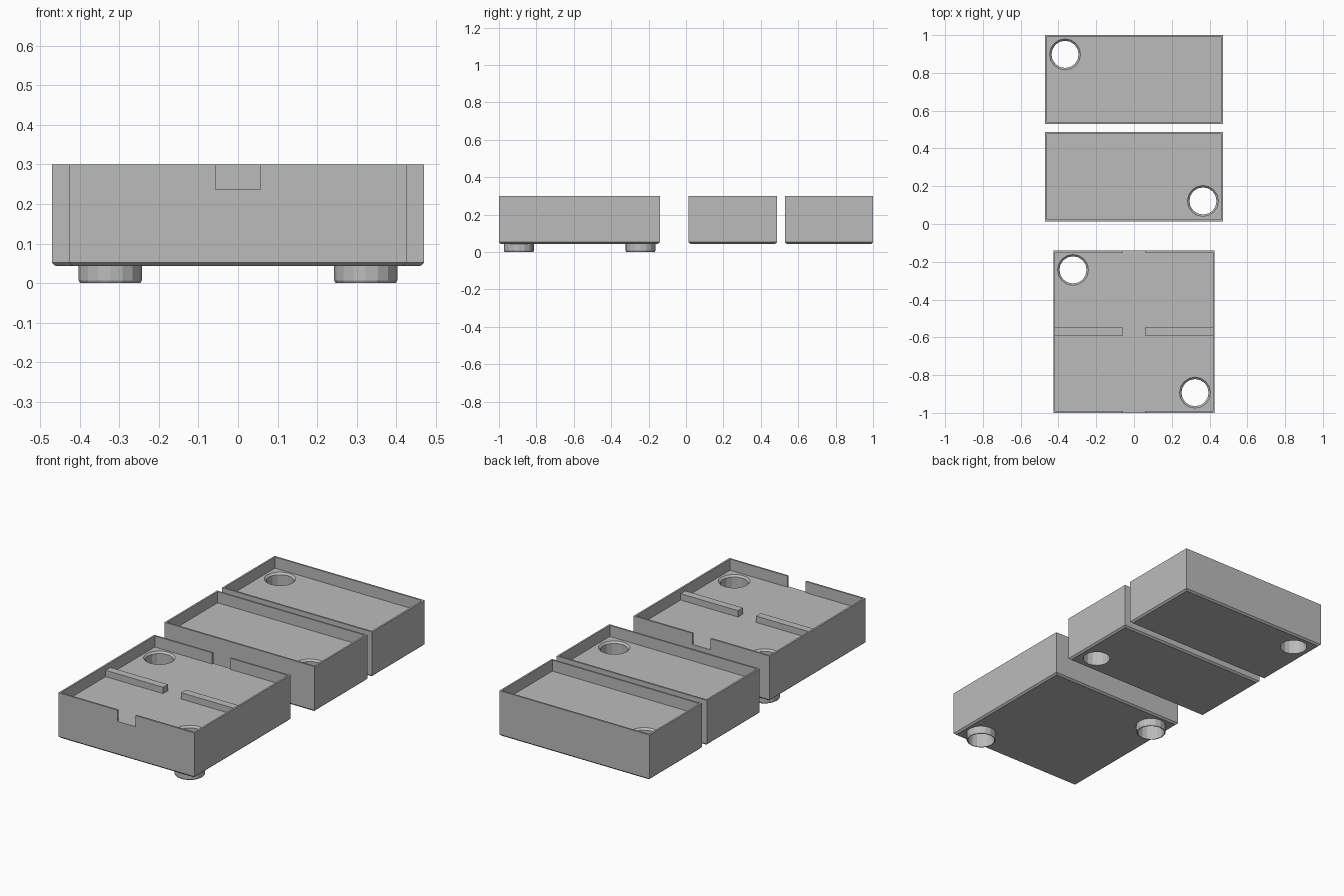
import bpy
import bmesh
from math import cos, sin, pi

if "Cube" in bpy.data.objects:
    bpy.data.objects.remove(bpy.data.objects["Cube"])

BASE, FLOOR, RIM = 0.043, 0.237, 0.30
WALL, BEVEL, GAP = 0.01, 0.009, 0.057
HOLE_R, FOOT_R, SIDES = 0.072, 0.08, 16

grey = bpy.data.materials.new("light grey plastic")
grey.use_nodes = True
COLOUR = (0.5, 0.5, 0.5, 1)
grey.diffuse_color = COLOUR
grey.node_tree.nodes["Principled BSDF"].inputs["Base Color"].default_value = COLOUR


def rect(x0, x1, y0, y1, z, inset=0):
    x0, x1, y0, y1 = x0 + inset, x1 - inset, y0 + inset, y1 - inset
    return [(x0, y0, z), (x1, y0, z), (x1, y1, z), (x0, y1, z)]


def circle(x, y, r, z):
    angles = [2 * pi * i / SIDES for i in range(SIDES)]
    return [(x + r * cos(a), y + r * sin(a), z) for a in angles]


def loft(name, rings):
    """Closed solid through a stack of matching rings, bottom to top."""
    bm = bmesh.new()
    loops = [[bm.verts.new(p) for p in ring] for ring in rings]
    n = len(loops[0])
    for low, high in zip(loops, loops[1:]):
        for i in range(n):
            j = (i + 1) % n
            bm.faces.new((low[i], low[j], high[j], high[i]))
    bm.faces.new(loops[0][::-1])
    bm.faces.new(loops[-1])
    mesh = bpy.data.meshes.new(name)
    bm.to_mesh(mesh)
    bm.free()
    mesh.materials.append(grey)
    obj = bpy.data.objects.new(name, mesh)
    bpy.context.collection.objects.link(obj)
    return obj


def combine(obj, tool, operation):
    """Apply a boolean and discard the tool."""
    tool.hide_render = True
    mod = obj.modifiers.new("combine", 'BOOLEAN')
    mod.operation, mod.object, mod.solver = operation, tool, 'EXACT'
    bpy.context.view_layer.objects.active = obj
    bpy.ops.object.modifier_apply(modifier=mod.name)
    bpy.data.objects.remove(tool)


def tray(name, half, y0, y1, sockets, feet=False, notched=False):
    box = (-half, half, y0, y1)
    body = loft(name, [rect(*box, BASE, WALL), rect(*box, BASE + BEVEL), rect(*box, RIM)])
    # Shallow recess inside the rim
    combine(body, loft("recess", [rect(*box, FLOOR, WALL), rect(*box, RIM + 0.1, WALL)]),
            'DIFFERENCE')
    # Notches through the front and back walls
    if notched:
        for y in (y0, y1):
            slot = (-GAP, GAP, y - 0.02, y + 0.02)
            combine(body, loft("notch", [rect(*slot, FLOOR), rect(*slot, RIM + 0.1)]),
                    'DIFFERENCE')
    for x, y in sockets:
        # Round feet with a bevelled lower edge
        if feet:
            combine(body, loft("foot", [circle(x, y, FOOT_R - 0.004, 0),
                                        circle(x, y, FOOT_R, 0.007),
                                        circle(x, y, FOOT_R, 0.1)]), 'UNION')
        # Through hole, flared at the tray floor
        combine(body, loft("hole", [circle(x, y, HOLE_R, -0.1),
                                    circle(x, y, HOLE_R, FLOOR - 0.01),
                                    circle(x, y, HOLE_R + 0.01, FLOOR),
                                    circle(x, y, HOLE_R + 0.01, RIM)]), 'DIFFERENCE')
    return body


# Trays
tray("square_tray", 0.427, -1.0, -0.14, [(-0.323, -0.243), (0.323, -0.893)],
     feet=True, notched=True)
tray("middle_tray", 0.471, 0.014, 0.486, [(0.365, 0.122)])
tray("back_tray", 0.471, 0.529, 1.0, [(-0.365, 0.898)])

# Divider bars across the square tray
for side, x0, x1 in (("right", -0.42, -GAP), ("left", GAP, 0.42)):
    bar = (x0, x1, -0.59, -0.547)
    loft(side + "_divider", [rect(*bar, FLOOR - 0.005), rect(*bar, FLOOR + 0.036)])
